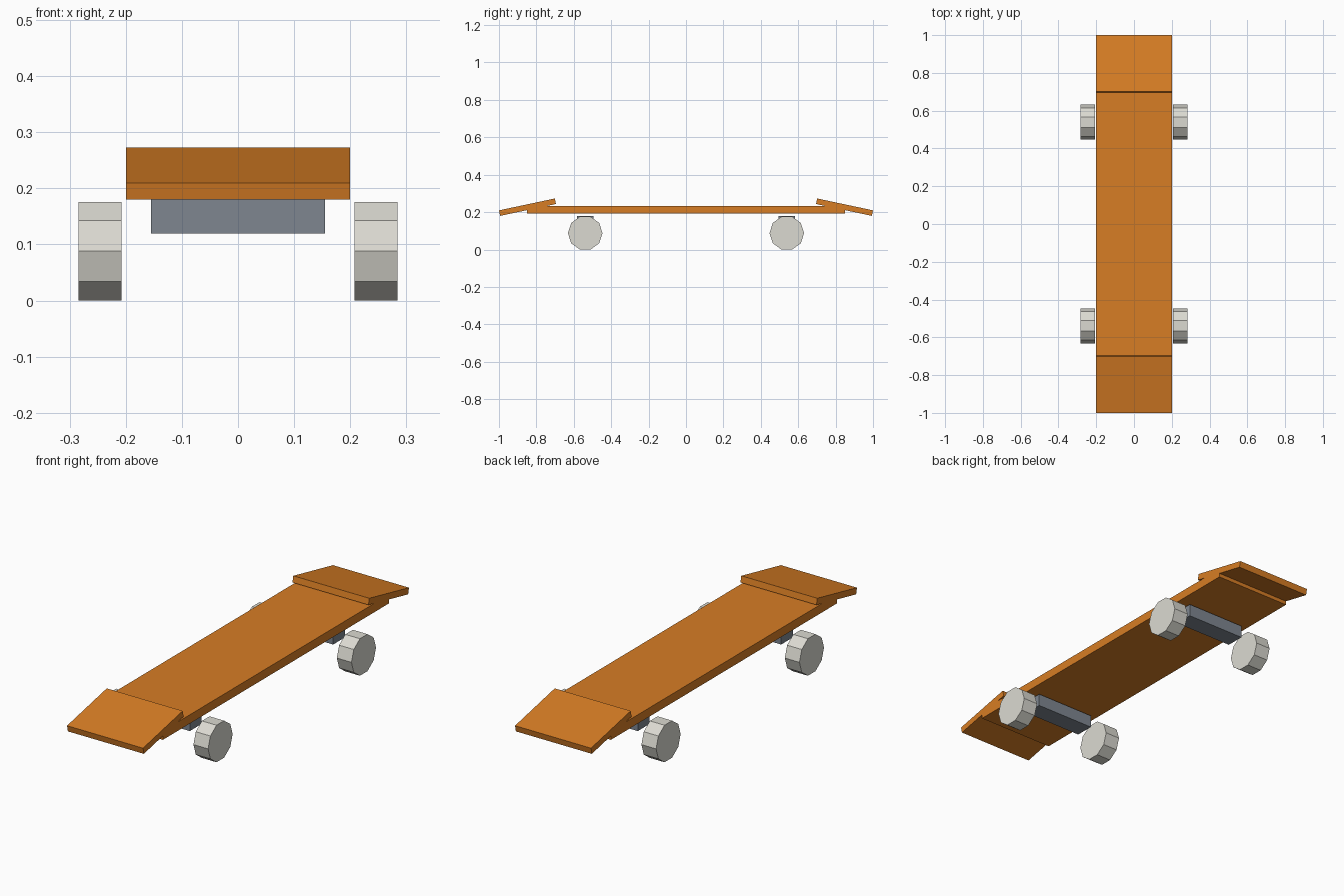
import bpy
import math

default = bpy.data.objects.get("Cube")
if default:
    bpy.data.objects.remove(default, do_unlink=True)


def material(name, rgb):
    mat = bpy.data.materials.new(name)
    mat.use_nodes = True
    mat.diffuse_color = (*rgb, 1)
    mat.node_tree.nodes["Principled BSDF"].inputs["Base Color"].default_value = (*rgb, 1)
    return mat


orange = material("orange_wood", (0.68, 0.205, 0.018))
grey = material("grey_metal", (0.21, 0.24, 0.28))
cream = material("off_white_rubber", (0.71, 0.70, 0.64))


def box(name, centre, size, mat, tilt=0):
    bpy.ops.mesh.primitive_cube_add(size=1, location=centre, rotation=(tilt, 0, 0))
    obj = bpy.context.object
    obj.name = name
    obj.scale = size
    obj.data.materials.append(mat)


def wheel(name, centre):
    # Ten-sided wheel, turned so that a flat facet rests on the ground
    bpy.ops.mesh.primitive_cylinder_add(
        vertices=10, radius=0.0925, depth=0.077, location=centre,
        rotation=(0, math.pi / 2, 0))
    obj = bpy.context.object
    obj.name = name
    obj.data.materials.append(mat_wheel)


mat_wheel = cream

# Flat board
box("deck", (0, 0, 0.213), (0.4, 1.7, 0.042), orange)

# Sloped ends, trucks and wheels at both ends
for end, s in (("front", -1), ("back", 1)):
    box(end + "_tip", (0, s * 0.8475, 0.2265), (0.4, 0.305, 0.03), orange,
        tilt=-s * math.radians(12))
    box(end + "_truck", (0, s * 0.539, 0.15), (0.31, 0.09, 0.06), grey)
    for side, x in (("left", 0.246), ("right", -0.246)):
        wheel(f"{end}_{side}_wheel", (x, s * 0.539, 0.088))
